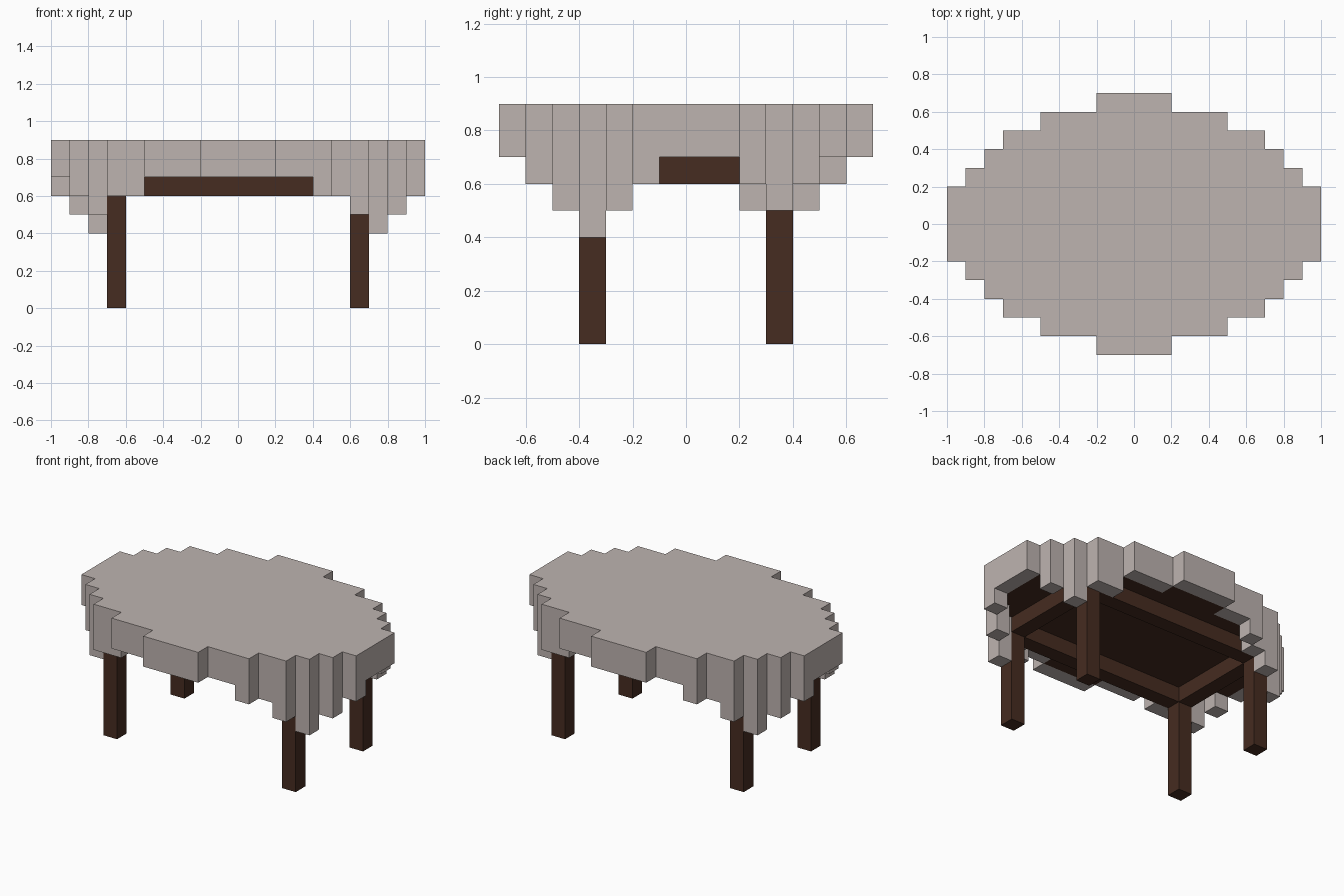
import bpy
import bmesh
from mathutils import Vector

if "Cube" in bpy.data.objects:
    bpy.data.objects.remove(bpy.data.objects["Cube"], do_unlink=True)

U = 0.1  # block size


def material(name, rgb):
    m = bpy.data.materials.new(name)
    m.use_nodes = True
    m.diffuse_color = (*rgb, 1)
    bsdf = m.node_tree.nodes["Principled BSDF"]
    bsdf.inputs["Base Color"].default_value = (*rgb, 1)
    bsdf.inputs["Roughness"].default_value = 0.9
    return m


cloth = material("pale cloth", (0.515, 0.456, 0.434))
wood = material("dark wood", (0.061, 0.025, 0.015))


def finish(name, bm, mat):
    mesh = bpy.data.meshes.new(name)
    bm.to_mesh(mesh)
    bm.free()
    mesh.materials.append(mat)
    obj = bpy.data.objects.new(name, mesh)
    bpy.context.collection.objects.link(obj)


def box(name, lo, hi, mat):
    lo, hi = Vector(lo), Vector(hi)
    bm = bmesh.new()
    bmesh.ops.create_cube(bm, size=1)
    bmesh.ops.scale(bm, vec=hi - lo, verts=bm.verts)
    bmesh.ops.translate(bm, vec=(lo + hi) / 2, verts=bm.verts)
    finish(name, bm, mat)


def block_shell(name, cells, mat):
    """Outer skin of a set of unit blocks, with flat areas merged."""
    bm = bmesh.new()
    for c in cells:
        for axis in range(3):
            for side in (0, 1):
                near = list(c)
                near[axis] += 2 * side - 1
                if tuple(near) in cells:
                    continue
                a, b = (axis + 1) % 3, (axis + 2) % 3
                ring = [(0, 0), (1, 0), (1, 1), (0, 1)]
                verts = []
                for da, db in (ring if side else ring[::-1]):
                    p = Vector(c)
                    p[axis] += side
                    p[a] += da
                    p[b] += db
                    verts.append(bm.verts.new(p * U))
                bm.faces.new(verts)
    bmesh.ops.remove_doubles(bm, verts=bm.verts, dist=0.001)
    bmesh.ops.dissolve_limit(bm, angle_limit=0.01, verts=bm.verts, edges=bm.edges)
    finish(name, bm, mat)


# Stepped oval plan: half width of each row, from the middle outwards
HALF_WIDTH = [10, 10, 9, 8, 7, 5, 2]
plan = set()
for j in range(-7, 7):
    w = HALF_WIDTH[max(j, -1 - j)]
    plan |= {(i, j) for i in range(-w, w)}
inner = {(i, j) for i, j in plan
         if {(i + 1, j), (i - 1, j), (i, j + 1), (i, j - 1)} <= plan}

# Hem level of the hanging cloth on the front half; the back is turned by 180 degrees
HEM = {(9, -2): 6, (8, -3): 5, (7, -4): 4, (6, -5): 5, (5, -5): 6, (4, -6): 6,
       (-6, -5): 6, (-7, -5): 6, (-8, -4): 5, (-9, -3): 6}

# Tablecloth: flat top layer plus hanging corners
cells = {(i, j, 8) for i, j in plan}
for i, j in plan - inner:
    key = (i, j) if j < 0 else (-1 - i, -1 - j)
    cells |= {(i, j, k) for k in range(HEM.get(key, 7), 8)}
block_shell("tablecloth", cells, cloth)

# Wooden board under the cloth
block_shell("table_board", {(i, j, 7) for i, j in inner}, wood)

# Rails and legs
for sy, end in ((-1, "front"), (1, "back")):
    y0, y1 = sorted((sy * 0.3, sy * 0.4))
    box(end + "_rail", (-0.7, y0, 0.6), (0.7, y1, 0.7), wood)
    for sx, side in ((-1, "right"), (1, "left")):
        x0, x1 = sorted((sx * 0.6, sx * 0.7))
        box(f"{end}_{side}_leg", (x0, y0, 0), (x1, y1, 0.6), wood)
for sx, side in ((-1, "right"), (1, "left")):
    x0, x1 = sorted((sx * 0.6, sx * 0.7))
    box(side + "_rail", (x0, -0.3, 0.6), (x1, 0.3, 0.7), wood)
